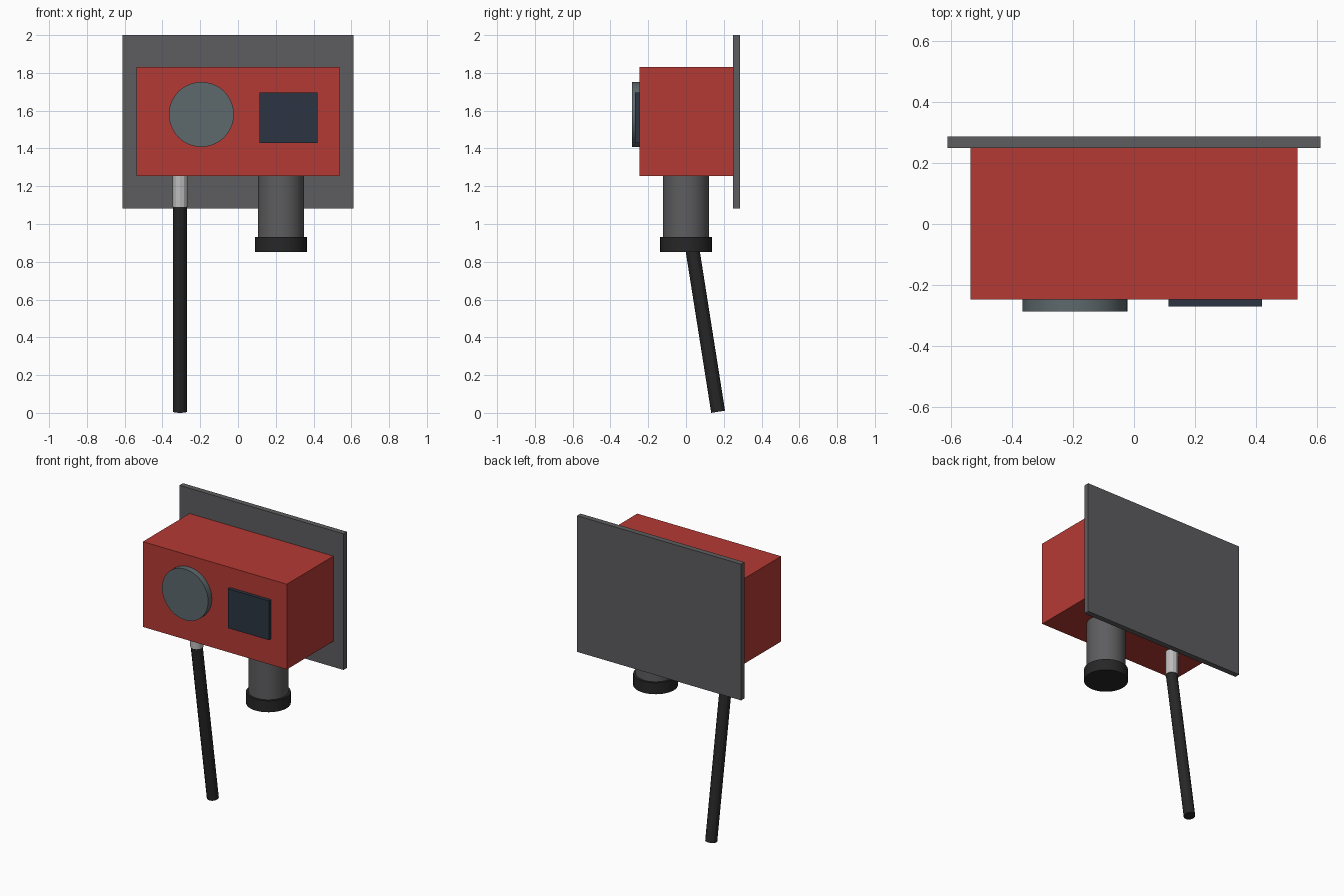
import bpy
from math import radians
from mathutils import Vector

if "Cube" in bpy.data.objects:
    bpy.data.objects.remove(bpy.data.objects["Cube"])


def material(name, rgb):
    m = bpy.data.materials.new(name)
    m.diffuse_color = (*rgb, 1)
    m.use_nodes = True
    m.node_tree.nodes["Principled BSDF"].inputs["Base Color"].default_value = m.diffuse_color
    return m


red = material("red_paint", (0.46, 0.042, 0.034))
steel = material("dark_steel", (0.11, 0.11, 0.115))
rubber = material("black_rubber", (0.02, 0.02, 0.02))
metal = material("bright_metal", (0.5, 0.5, 0.5))
dial_grey = material("dial_grey", (0.11, 0.14, 0.15))
screen_blue = material("screen_blue", (0.025, 0.035, 0.055))


def box(name, low, high, mat):
    low, high = Vector(low), Vector(high)
    bpy.ops.mesh.primitive_cube_add(size=1, location=(low + high) / 2)
    o = bpy.context.object
    o.name = name
    o.scale = high - low
    bpy.ops.object.transform_apply(location=False, rotation=False)
    o.data.materials.append(mat)


def rod(name, start, end, radius, sides, mat, smooth=True):
    start, end = Vector(start), Vector(end)
    axis = end - start
    bpy.ops.mesh.primitive_cylinder_add(vertices=sides, radius=radius, depth=axis.length,
                                        location=(start + end) / 2)
    o = bpy.context.object
    o.name = name
    o.rotation_euler = axis.to_track_quat('Z', 'Y').to_euler()
    o.data.materials.append(mat)
    if smooth:
        bpy.ops.object.shade_smooth_by_angle(angle=radians(25))


# Wall plate and housing
box("back_plate", (-0.612, 0.25, 1.082), (0.612, 0.287, 2.0), steel)
box("housing", (-0.537, -0.247, 1.255), (0.537, 0.25, 1.83), red)

# Front dial and screen
rod("dial", (-0.194, -0.22, 1.58), (-0.194, -0.287, 1.58), 0.172, 48, dial_grey)
box("screen", (0.113, -0.27, 1.43), (0.42, -0.23, 1.695), screen_blue)

# Large outlet below the housing
rod("outlet_pipe", (0.227, 0, 1.27), (0.227, 0, 0.92), 0.122, 40, steel)
rod("outlet_collar", (0.227, 0, 0.93), (0.227, 0, 0.853), 0.137, 40, rubber)

# Hose fitting and slanted hose
rod("hose_fitting", (-0.307, 0, 1.27), (-0.307, 0, 1.09), 0.041, 12, metal, False)
rod("hose", (-0.307, -0.003, 1.1), (-0.307, 0.17, 0.006), 0.037, 12, rubber, False)
